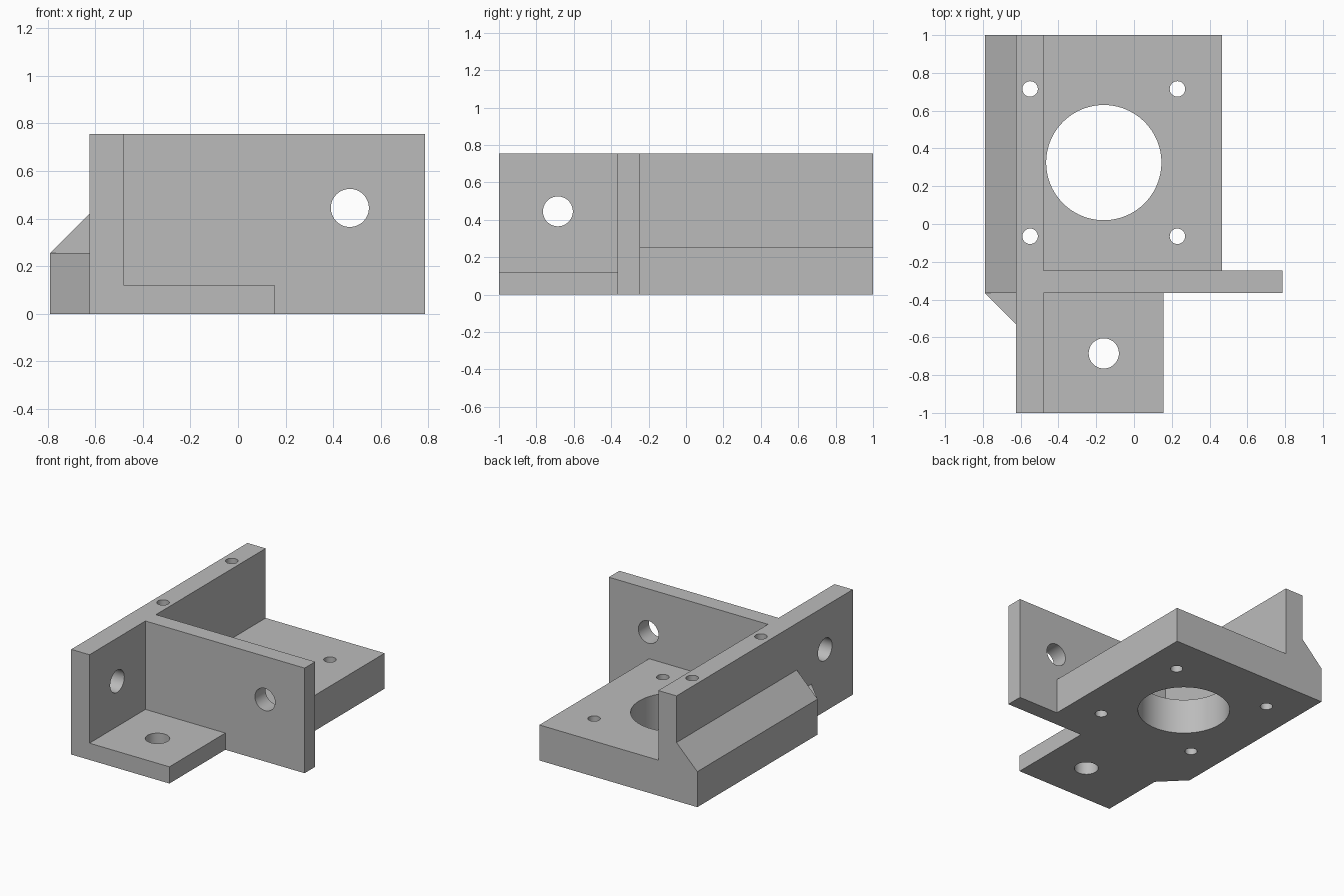
import bpy, bmesh, math
from mathutils import Vector

cube = bpy.data.objects.get("Cube")
if cube:
    bpy.data.objects.remove(cube, do_unlink=True)

grey = bpy.data.materials.new("plain grey")
grey.use_nodes = True
colour = (0.5, 0.5, 0.5, 1)
grey.diffuse_color = colour
grey.node_tree.nodes["Principled BSDF"].inputs["Base Color"].default_value = colour


def prism(name, outline, axis, lo, hi):
    """Extrude a 2D outline along an axis; the outline uses the other two axes in order."""
    bm = bmesh.new()
    verts = []
    for p in outline:
        co = list(p)
        co.insert("xyz".index(axis), lo)
        verts.append(bm.verts.new(co))
    face = bm.faces.new(verts)
    move = Vector([hi - lo if a == axis else 0 for a in "xyz"])
    ext = bmesh.ops.extrude_face_region(bm, geom=[face])
    bmesh.ops.translate(bm, vec=move, verts=[g for g in ext["geom"] if isinstance(g, bmesh.types.BMVert)])
    bmesh.ops.recalc_face_normals(bm, faces=bm.faces)
    mesh = bpy.data.meshes.new(name)
    bm.to_mesh(mesh)
    bm.free()
    mesh.materials.append(grey)
    ob = bpy.data.objects.new(name, mesh)
    bpy.context.collection.objects.link(ob)
    return ob


def box(name, x0, x1, y0, y1, z1):
    return prism(name, [(x0, y0), (x1, y0), (x1, y1), (x0, y1)], "z", 0, z1)


def rod(name, axis, u, v, r, lo, hi, sides=48):
    ring = [(u + r * math.cos(2 * math.pi * i / sides), v + r * math.sin(2 * math.pi * i / sides))
            for i in range(sides)]
    return prism(name, ring, axis, lo, hi)


def combine(body, tool, operation):
    """Apply a boolean to the body and discard the tool."""
    mod = body.modifiers.new(operation, "BOOLEAN")
    mod.operation = operation
    mod.solver = "EXACT"
    mod.object = tool
    bpy.context.view_layer.objects.active = body
    bpy.ops.object.modifier_apply(modifier=mod.name)
    bpy.data.objects.remove(tool, do_unlink=True)


# Main dimensions
left, wall_out, wall_in = -0.79, -0.625, -0.48
plate_front, plate_back = -0.365, -0.245
height, base, slope_top = 0.755, 0.255, 0.42

# Long wall, cross plate, motor base and front foot
bracket = box("bracket", wall_out, wall_in, -1, 1, height)
parts = [
    box("cross_plate", wall_out, 0.785, plate_front, plate_back, height),
    box("motor_base", wall_out, 0.465, plate_front + 0.06, 1, base),
    box("front_foot", wall_out, 0.155, -1, plate_front, 0.12),
    # Sloped ledge along the outside, with a tapered front end
    prism("ledge", [(left, 0), (left, base), (wall_out, slope_top), (wall_in - 0.05, slope_top),
                    (wall_in - 0.05, 0)], "y", plate_front, 1),
    prism("ledge_taper", [(left, plate_front), (wall_out, -0.53), (wall_in - 0.05, -0.53),
                          (wall_in - 0.05, plate_front)], "z", 0, base),
]
for part in parts:
    combine(bracket, part, "UNION")

# Shaft opening, four screw holes and three mounting holes
hole_x, hole_y, hole_z, hole_r = -0.16, -0.685, 0.445, 0.08
cutters = [
    rod("shaft_cutter", "z", hole_x, 0.325, 0.305, -0.1, 1, 96),
    rod("foot_cutter", "z", hole_x, hole_y, hole_r, -0.1, 0.3),
    rod("wall_cutter", "x", hole_y, hole_z, hole_r, -0.7, -0.4),
    rod("plate_cutter", "y", 0.47, hole_z, hole_r, -0.5, -0.1),
]
for x in (-0.55, 0.23):
    for y in (-0.065, 0.715):
        cutters.append(rod("screw_cutter", "z", x, y, 0.041, -0.1, 1, 32))
for cutter in cutters:
    combine(bracket, cutter, "DIFFERENCE")

# Clean coplanar seams, then smooth only the round holes
bm = bmesh.new()
bm.from_mesh(bracket.data)
bmesh.ops.remove_doubles(bm, verts=bm.verts, dist=0.0001)
bmesh.ops.dissolve_limit(bm, angle_limit=0.01, verts=bm.verts, edges=bm.edges)
bm.to_mesh(bracket.data)
bm.free()
bpy.ops.object.select_all(action="DESELECT")
bracket.select_set(True)
bpy.context.view_layer.objects.active = bracket
bpy.ops.object.shade_smooth_by_angle(angle=math.radians(30))
